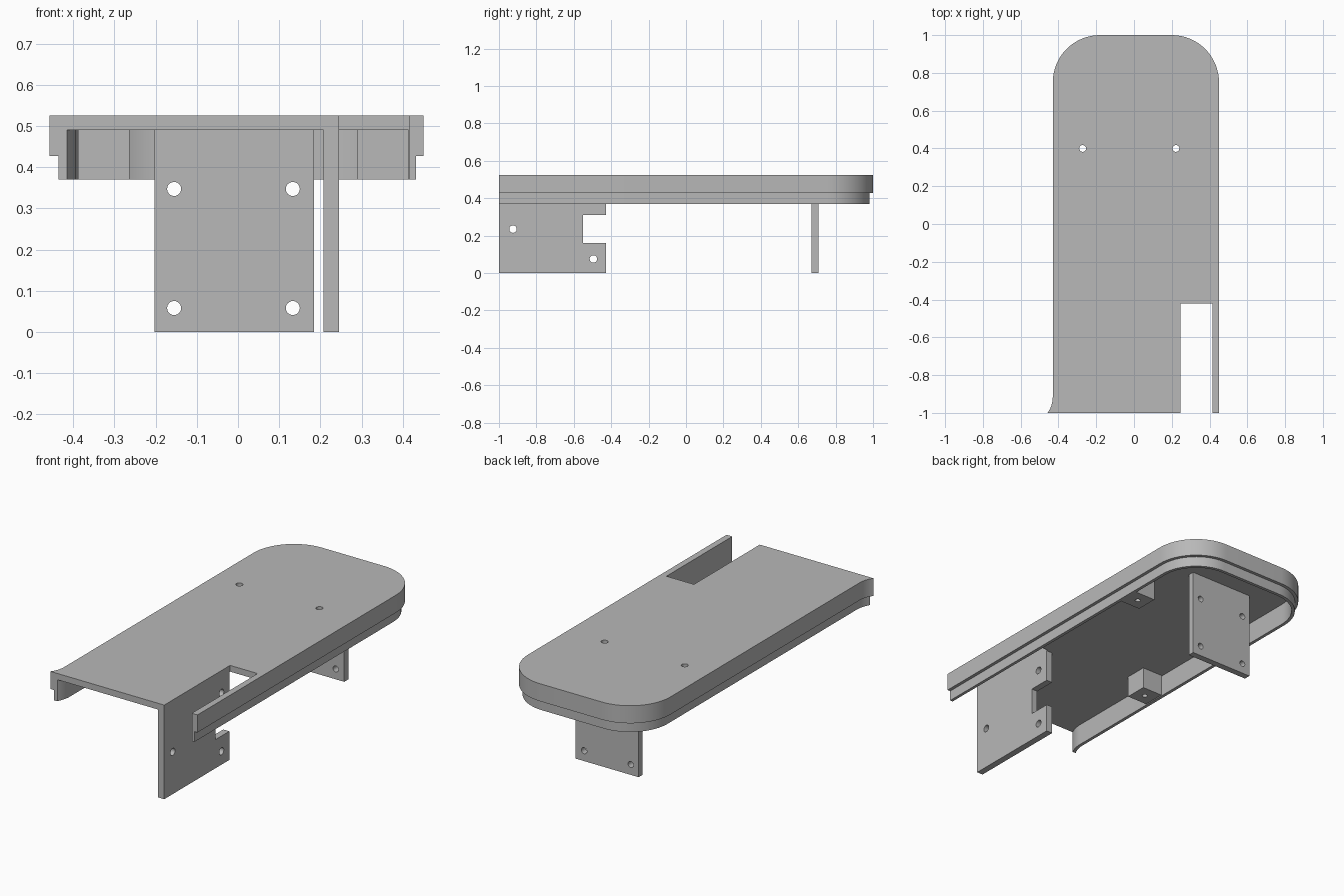
import bpy, bmesh, math
from mathutils import Vector, Matrix

old = bpy.data.objects.get("Cube")
if old:
    bpy.data.objects.remove(old)

grey = bpy.data.materials.new("plain_grey")
grey.use_nodes = True
colour = (0.48, 0.48, 0.48, 1)
grey.diffuse_color = colour
grey.node_tree.nodes["Principled BSDF"].inputs["Base Color"].default_value = colour

LEFT, RIGHT, FRONT, BACK = -0.43, 0.45, -1.0, 1.0
CORNER, FLARE = 0.25, 0.145
TOP, CEILING, STEP, RIM = 0.525, 0.49, 0.427, 0.37
WALL, LIP = 0.036, 0.018


def add_object(name, bm):
    bmesh.ops.recalc_face_normals(bm, faces=bm.faces[:])
    mesh = bpy.data.meshes.new(name)
    bm.to_mesh(mesh)
    bm.free()
    mesh.materials.append(grey)
    obj = bpy.data.objects.new(name, mesh)
    bpy.context.collection.objects.link(obj)
    return obj


def prism(name, points, direction):
    """Extrude a closed outline of 3D points."""
    bm = bmesh.new()
    face = bm.faces.new([bm.verts.new(p) for p in points])
    moved = bmesh.ops.extrude_face_region(bm, geom=[face])["geom"]
    verts = [g for g in moved if isinstance(g, bmesh.types.BMVert)]
    bmesh.ops.translate(bm, vec=Vector(direction), verts=verts)
    return add_object(name, bm)


def box(name, x0, x1, y0, y1, z0, z1):
    outline = [(x0, y0, z0), (x1, y0, z0), (x1, y1, z0), (x0, y1, z0)]
    return prism(name, outline, (0, 0, z1 - z0))


def drill(centre, axis, radius, depth):
    bm = bmesh.new()
    bmesh.ops.create_cone(bm, cap_ends=True, segments=32, radius1=radius,
                          radius2=radius, depth=depth)
    turn = Vector((0, 0, 1)).rotation_difference(Vector(axis)).to_matrix().to_4x4()
    bm.transform(Matrix.Translation(centre) @ turn)
    return add_object("hole_cutter", bm)


def finish(obj, cutters):
    """Cut, then shade curved faces smooth."""
    bpy.context.view_layer.update()
    bpy.ops.object.select_all(action="DESELECT")
    bpy.context.view_layer.objects.active = obj
    obj.select_set(True)
    for cutter in cutters:
        cutter.hide_render = True
        mod = obj.modifiers.new("cut", "BOOLEAN")
        mod.operation, mod.solver, mod.object = "DIFFERENCE", "EXACT", cutter
        bpy.ops.object.modifier_apply(modifier=mod.name)
        bpy.data.objects.remove(cutter)
    bpy.ops.object.shade_smooth_by_angle(angle=math.radians(30))


def rim_path(inset):
    """Open path round the shell, from front -x to front +x."""
    pts = []
    r = FLARE + inset
    centre_x, centre_y = LEFT - FLARE, FRONT + 0.085
    end = math.asin((centre_y - FRONT) / r)
    for i in range(9):
        a = -end * (1 - i / 8)
        pts.append((centre_x + r * math.cos(a), centre_y + r * math.sin(a)))
    r = CORNER - inset
    for cx, start in ((LEFT + CORNER, math.pi), (RIGHT - CORNER, math.pi / 2)):
        for i in range(17):
            a = start - i / 16 * math.pi / 2
            pts.append((cx + r * math.cos(a), BACK - CORNER + r * math.sin(a)))
    pts.append((RIGHT - inset, FRONT))
    return pts


# Shell: deck, stepped wall and open front
bm = bmesh.new()
rings = []
for inset, z in ((0, TOP), (0, STEP), (LIP, STEP), (LIP, RIM), (WALL, RIM), (WALL, CEILING)):
    rings.append([bm.verts.new((x, y, z)) for x, y in rim_path(inset)])
for a, b in zip(rings, rings[1:]):
    for i in range(len(a) - 1):
        bm.faces.new((a[i], a[i + 1], b[i + 1], b[i]))
bm.faces.new(rings[0])
bm.faces.new(rings[-1])
bm.faces.new([r[0] for r in rings] + [r[-1] for r in reversed(rings)])
shell = add_object("shell", bm)
slot = box("slot_cutter", 0.245, RIGHT - WALL + 0.001, -1.1, -0.42, 0.3, 0.6)
deck_holes = [drill((x, 0.4, 0.52), (0, 0, 1), 0.018, 0.15) for x in (-0.272, 0.222)]
finish(shell, [slot] + deck_holes)

# Notched side plate under the slot edge
profile = [(-1, 0), (-0.427, 0), (-0.427, 0.16), (-0.55, 0.16),
           (-0.55, 0.31), (-0.427, 0.31), (-0.427, CEILING), (-1, CEILING)]
side_plate = prism("side_plate", [(0.208, y, z) for y, z in profile], (0.037, 0, 0))
finish(side_plate, [drill((0.226, y, z), (1, 0, 0), 0.02, 0.2)
                    for y, z in ((-0.925, 0.235), (-0.495, 0.075), (-0.495, 0.4))])

# Rear plate with four holes
rear_plate = box("rear_plate", -0.203, 0.185, 0.672, 0.708, 0, CEILING)
finish(rear_plate, [drill((x, 0.69, z), (0, 1, 0), 0.017, 0.2)
                    for x in (-0.155, 0.133) for z in (0.058, 0.347)])

# Screw blocks against the inner walls, with blind holes
for name, x, y in (("right_block", -0.326, -0.3), ("left_block", 0.352, 0.45)):
    h = 0.0625
    block = box(name, x - h, x + h, y - h, y + h, RIM, CEILING)
    finish(block, [drill((x, y, RIM), (0, 0, 1), 0.014, 0.16)])
